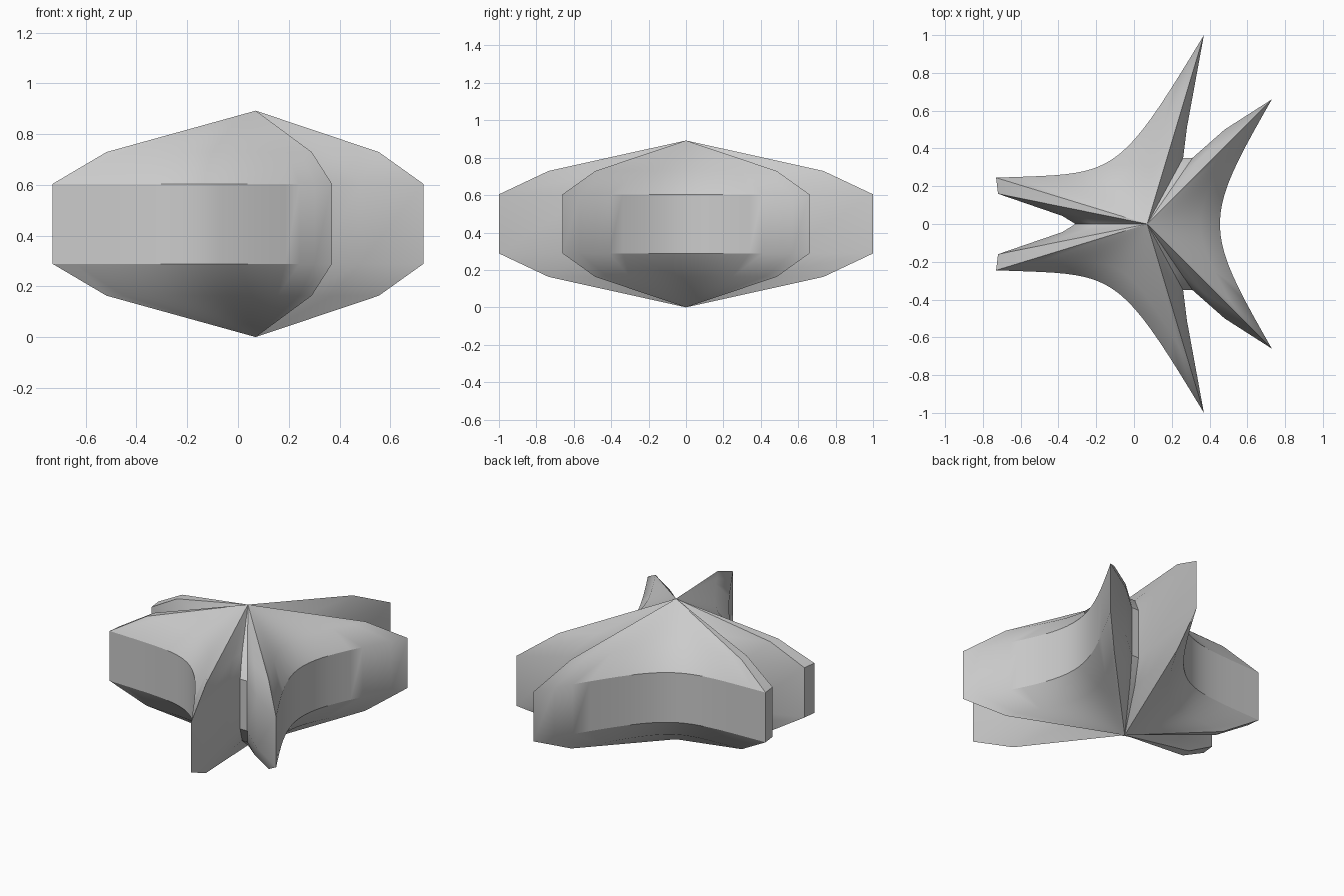
import bpy, bmesh, math
from mathutils import Vector

old = bpy.data.objects.get("Cube")
if old:
    bpy.data.objects.remove(old, do_unlink=True)

# Plain grey material
grey = bpy.data.materials.new("plain_grey")
grey.use_nodes = True
grey.diffuse_color = (0.6, 0.6, 0.6, 1)
bsdf = grey.node_tree.nodes["Principled BSDF"]
bsdf.inputs["Base Color"].default_value = grey.diffuse_color
bsdf.inputs["Roughness"].default_value = 0.8


def bezier(a, b, c, d, steps=20):
    a, b, c, d = map(Vector, (a, b, c, d))
    pts = []
    for i in range(steps + 1):
        t = i / steps
        s = 1 - t
        pts.append(a * s**3 + b * 3 * s * s * t + c * 3 * s * t * t + d * t**3)
    return pts


# Outline of the +y half: hollow side, slot, hollow side, rear slot
half = bezier((0.73, -0.66), (0.363, -0.02), (0.363, 0.02), (0.73, 0.66))[10:]
half += [Vector(p) for p in ((0.48, 0.5), (0.31, 0.35), (0.26, 0.35), (0.28, 0.51))]
half += bezier((0.37, 1.0), (-0.1, 0.22), (-0.1, 0.27), (-0.73, 0.245))
half += [Vector(p) for p in ((-0.72, 0.16), (-0.38, 0.043), (-0.31, 0))]
outline = half + [Vector((p.x, -p.y)) for p in half[-2:0:-1]]

# Body: the outline shrinks to a point above and below
centre = Vector((0.07, 0))
mid = 0.446
levels = [(0.735, -0.283), (1, -0.158), (1, 0.158), (0.735, 0.283)]
bm = bmesh.new()
rings = []
for scale, z in levels:
    flat = [centre + (p - centre) * scale for p in outline]
    rings.append([bm.verts.new((p.x, p.y, mid + z)) for p in flat])
bottom = bm.verts.new((centre.x, 0, 0))
top = bm.verts.new((centre.x, 0, 2 * mid))
count = len(outline)
for i in range(count):
    j = (i + 1) % count
    for low, high in zip(rings, rings[1:]):
        bm.faces.new((low[i], low[j], high[j], high[i]))
    bm.faces.new((bottom, rings[0][j], rings[0][i]))
    bm.faces.new((top, rings[-1][i], rings[-1][j]))
bmesh.ops.recalc_face_normals(bm, faces=bm.faces)

mesh = bpy.data.meshes.new("three_lobed_body")
bm.to_mesh(mesh)
bm.free()
mesh.materials.append(grey)
body = bpy.data.objects.new("three_lobed_body", mesh)
bpy.context.collection.objects.link(body)
bpy.ops.object.select_all(action="DESELECT")
body.select_set(True)
bpy.context.view_layer.objects.active = body
bpy.ops.object.shade_smooth_by_angle(angle=math.radians(30))
